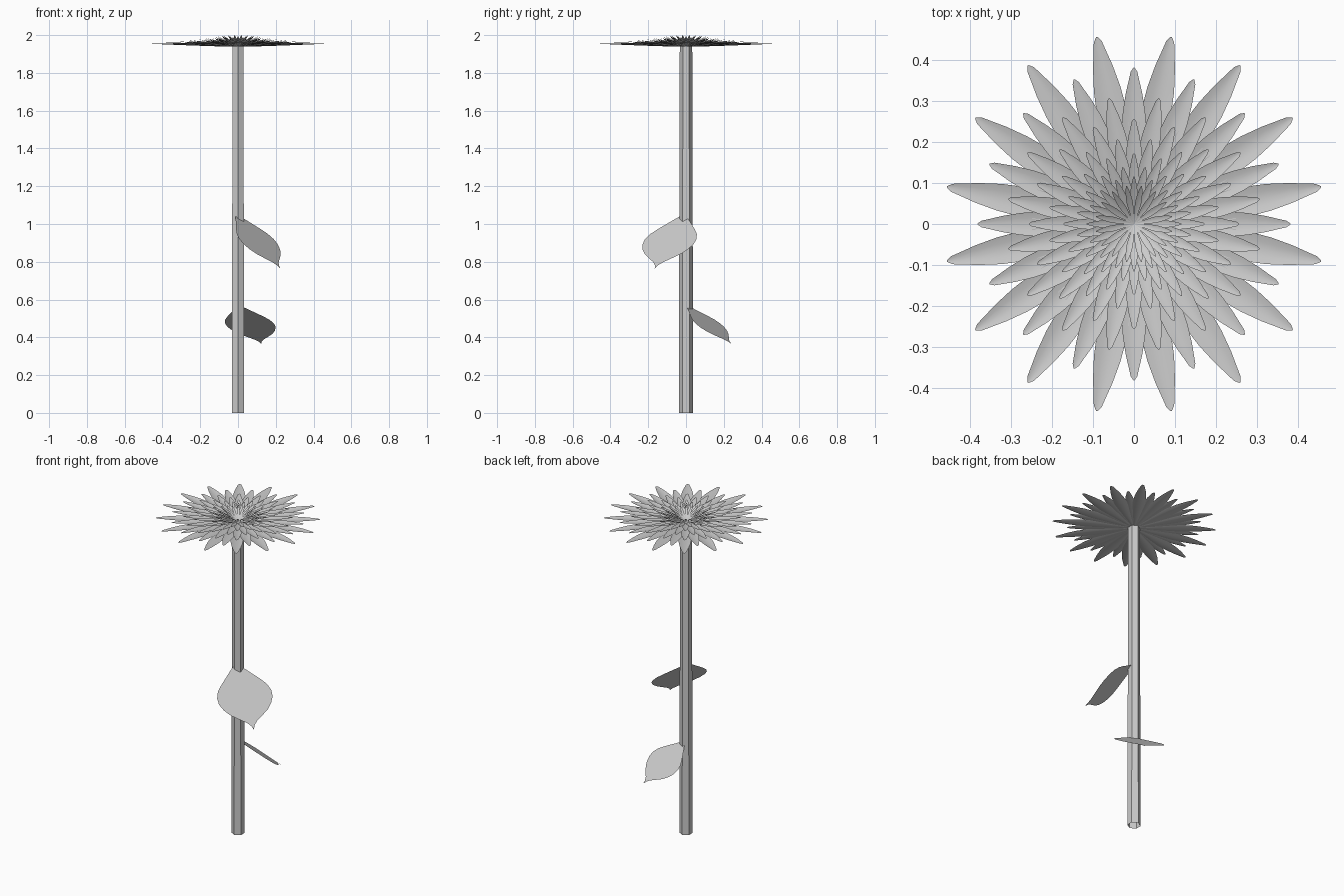
import bpy, bmesh, math
from mathutils import Matrix, Vector

cube = bpy.data.objects.get("Cube")
if cube:
    bpy.data.objects.remove(cube)

grey = bpy.data.materials.new("light_grey")
grey.use_nodes = True
grey.diffuse_color = (0.6, 0.6, 0.6, 1)
grey.node_tree.nodes["Principled BSDF"].inputs["Base Color"].default_value = (0.6, 0.6, 0.6, 1)

# (distance along, half width) outlines, relative to length
PETAL = [(0, 0), (.12, .022), (.3, .052), (.45, .073), (.58, .08), (.72, .071),
         (.84, .052), (.93, .031), (.975, .021), (1, .003)]
LEAF = [(0, .06), (.08, .14), (.16, .22), (.25, .31), (.34, .385), (.44, .425), (.54, .42),
        (.64, .37), (.73, .29), (.81, .18), (.88, .08), (.94, .025), (1, .002)]


def add_blade(bm, outline, matrix, cup=0.0, rise=0.0):
    """Thin sheet running along local +x, cupped across its width."""
    rows = []
    for t, w in outline:
        rows.append([bm.verts.new(matrix @ Vector((t, u * w, rise * t ** 1.3 + cup * w * u * u)))
                     for u in (-1, -.5, 0, .5, 1)])
    for a, b in zip(rows, rows[1:]):
        for k in range(4):
            bm.faces.new((a[k], b[k], b[k + 1], a[k + 1]))


def finish(name, bm, smooth=True):
    mesh = bpy.data.meshes.new(name)
    bm.to_mesh(mesh)
    bm.free()
    mesh.materials.append(grey)
    for p in mesh.polygons:
        p.use_smooth = smooth
    ob = bpy.data.objects.new(name, mesh)
    bpy.context.collection.objects.link(ob)
    return ob


# Six-sided hollow stem with a slight taper
bm = bmesh.new()
bmesh.ops.create_cone(bm, cap_ends=False, segments=6, radius1=.038, radius2=.033, depth=1.945,
                      matrix=Matrix.Translation((0, 0, .9725)))
for v in bm.verts:
    v.co = Matrix.Rotation(math.radians(0), 3, 'Z') @ v.co
finish("stem", bm, smooth=False)

# Flower head: shrinking rings of petals, each turned half a step and standing steeper
COUNT, RINGS = 16, 9
for i in range(RINGS):
    length = .464 * .82 ** i
    bm = bmesh.new()
    for k in range(COUNT):
        turn = 2 * math.pi * (k + (.5 if i % 2 == 0 else 0)) / COUNT
        m = (Matrix.Translation((0, 0, 1.938 + .0008 * i)) @ Matrix.Rotation(turn, 4, 'Z')
             @ Matrix.Scale(length, 4))
        add_blade(bm, PETAL, m, cup=.2, rise=(.016 + .0047 * i) / length)
    finish(f"petal_ring_{i + 1}", bm)


# Two drooping leaves, given by base and tip
def leaf(name, base, tip, width):
    base, tip = Vector(base), Vector(tip)
    along = tip - base
    across = Vector((0, 0, 1)).cross(along).normalized()
    up = along.cross(across).normalized()
    m = Matrix((along, across * along.length * width, up * along.length)).transposed().to_4x4()
    m.translation = base
    bm = bmesh.new()
    add_blade(bm, LEAF, m)
    finish(name, bm)


leaf("upper_leaf", (0, -.015, 1.04), (.225, -.165, .765), 1.0)
leaf("lower_leaf", (.01, .015, .56), (.125, .242, .365), 1.06)
